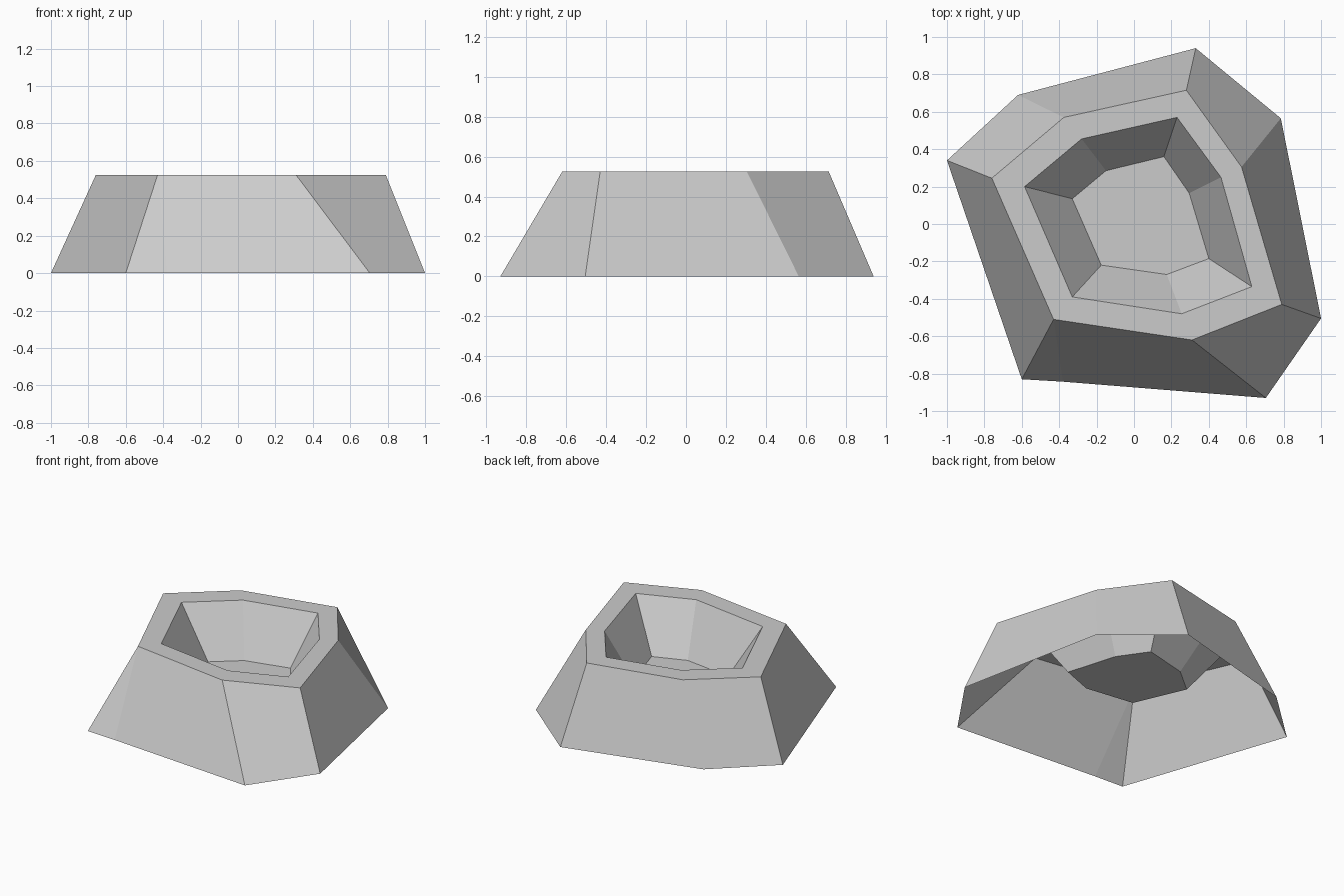
import bpy, bmesh

default_cube = bpy.data.objects.get("Cube")
if default_cube:
    bpy.data.objects.remove(default_cube, do_unlink=True)

# One plain grey stone
stone = bpy.data.materials.new("grey stone")
stone.use_nodes = True
GREY = (0.6, 0.6, 0.6, 1)
stone.diffuse_color = GREY
stone.node_tree.nodes["Principled BSDF"].inputs["Base Color"].default_value = GREY

# Irregular outlines, clockwise from the left corner
base = [(-1, .34), (-.62, .69), (.33, .94), (.785, .565),
        (1, -.505), (.705, -.93), (-.38, -.843), (-.6, -.83)]
rim_outer = [(-.76, .245), (-.375, .57), (.28, .715), (.575, .305),
             (.79, -.43), (.31, -.62), (-.43, -.51)]
rim_inner = [(-.585, .2), (-.28, .455), (.23, .57), (.465, .25),
             (.63, -.335), (.255, -.48), (-.33, -.39)]
floor = [(-.33, .135), (-.15, .285), (.16, .36), (.295, .165),
         (.4, -.185), (.175, -.27), (-.175, -.22)]
RIM_Z, FLOOR_Z = .525, .195


def ring(bm, outline, z):
    return [bm.verts.new((x, y, z)) for x, y in outline]


def bridge(bm, lower, upper):
    """Join two rings with flat faces; repeated corners give triangles."""
    n = len(lower)
    for i in range(n):
        j = (i + 1) % n
        corners = dict.fromkeys((lower[j], lower[i], upper[i], upper[j]))
        bm.faces.new(list(corners))


# Crater shell, open underneath
bm = bmesh.new()
foot = ring(bm, base, 0)
lip = ring(bm, rim_outer, RIM_Z)
edge = ring(bm, rim_inner, RIM_Z)
pit = ring(bm, floor, FLOOR_Z)
bridge(bm, foot, lip + lip[-1:])   # outer slope
bridge(bm, lip, edge)              # flat rim
bridge(bm, edge, pit)              # bowl wall
bm.faces.new(pit[::-1])            # bowl floor

mesh = bpy.data.meshes.new("crater")
bm.to_mesh(mesh)
bm.free()
mesh.materials.append(stone)
crater = bpy.data.objects.new("crater", mesh)
bpy.context.collection.objects.link(crater)
